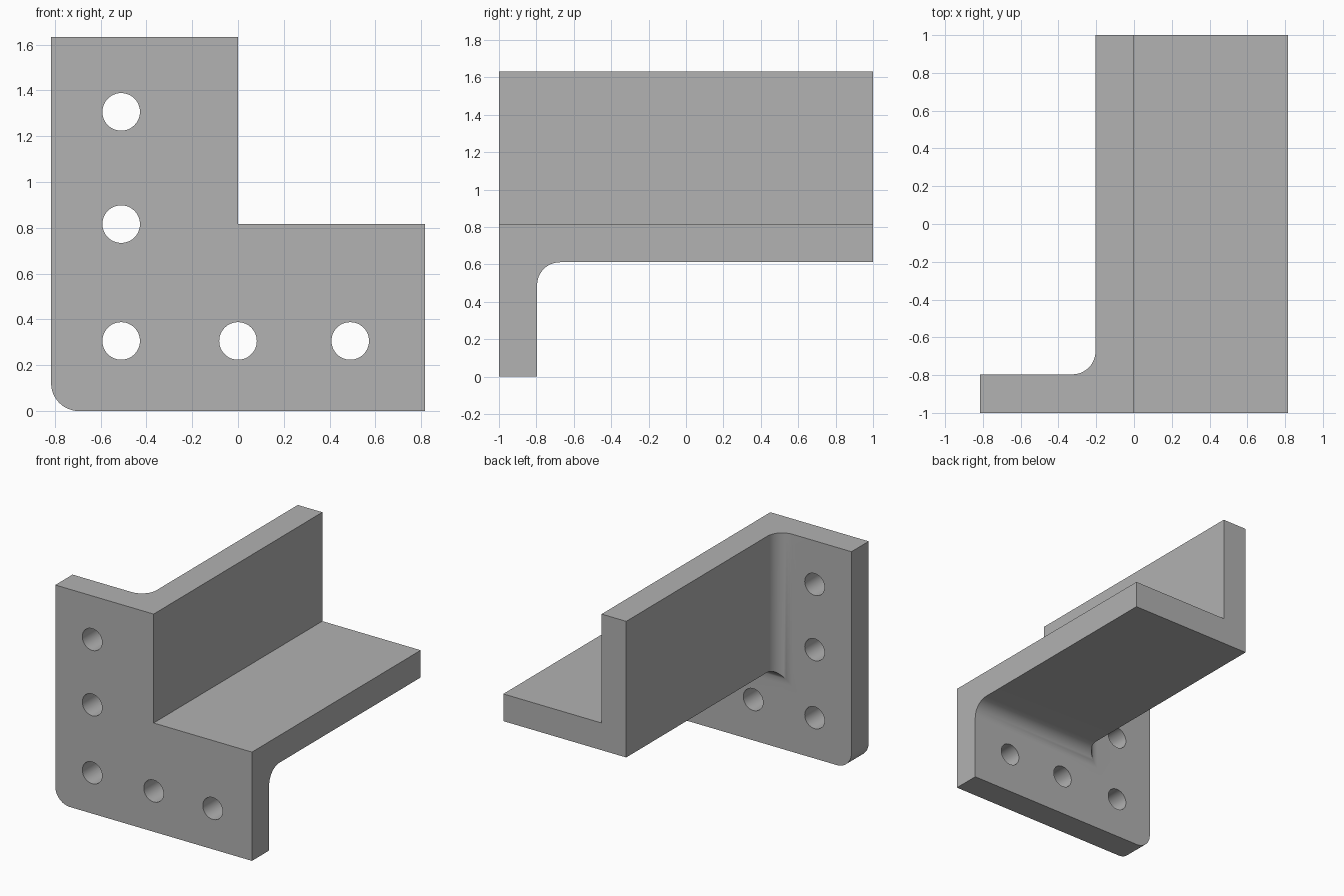
import bpy, bmesh, math

if "Cube" in bpy.data.objects:
    bpy.data.objects.remove(bpy.data.objects["Cube"], do_unlink=True)

HALF = 0.816          # half width, also the height of the ledge
TOP = 1.633
T = 0.204             # wall thickness
R = 0.122             # fillet and corner radius
HOLE_R = 0.082
FRONT, BACK = -1.0, 1.0
PLATE_BACK = FRONT + T
ARC = 12              # steps per quarter arc

grey = bpy.data.materials.new("plain grey")
grey.use_nodes = True
grey.diffuse_color = (0.445, 0.445, 0.445, 1)
grey.node_tree.nodes["Principled BSDF"].inputs["Base Color"].default_value = grey.diffuse_color


def section(y, left, bottom, radius):
    """L-shaped ring at depth y, with its outer corner rounded by radius."""
    pts = [(0, TOP), (0, HALF), (HALF, HALF), (HALF, bottom)]
    for i in range(ARC + 1):
        a = math.radians(90) * i / ARC
        pts.append((left + radius * (1 - math.sin(a)),
                    bottom + radius * (1 - math.cos(a))))
    pts.append((left, TOP))
    return [(x, y, z) for x, z in pts]


# Angle bar, flaring through a mitred fillet into the mounting plate
rings = [section(BACK, -T, HALF - T, 0)]
for i in range(ARC + 1):
    a = math.radians(90) * i / ARC
    d = R * (1 - math.cos(a))
    rings.append(section(PLATE_BACK + R * (1 - math.sin(a)), -T - d, HALF - T - d, 0))
rings.append(section(PLATE_BACK, -HALF, 0, R))
rings.append(section(FRONT, -HALF, 0, R))

bm = bmesh.new()
loops = [[bm.verts.new(p) for p in ring] for ring in rings]
for a, b in zip(loops, loops[1:]):
    for i in range(len(a)):
        j = (i + 1) % len(a)
        bm.faces.new((a[i], a[j], b[j], b[i]))
bm.faces.new(loops[0])
bm.faces.new(loops[-1])
bmesh.ops.remove_doubles(bm, verts=bm.verts, dist=1e-5)
bmesh.ops.recalc_face_normals(bm, faces=bm.faces)
mesh = bpy.data.meshes.new("angle_bracket")
bm.to_mesh(mesh)
bm.free()
mesh.materials.append(grey)
bracket = bpy.data.objects.new("angle_bracket", mesh)
bpy.context.collection.objects.link(bracket)


def select_only(obj):
    bpy.ops.object.select_all(action='DESELECT')
    obj.select_set(True)
    bpy.context.view_layer.objects.active = obj


# Bolt holes along both legs of the plate
for x, z in [(-0.51, 0.306), (-0.51, 0.816), (-0.51, 1.306), (0, 0.306), (0.49, 0.306)]:
    bpy.ops.mesh.primitive_cylinder_add(vertices=48, radius=HOLE_R, depth=2 * T,
                                        location=(x, FRONT + T / 2, z),
                                        rotation=(math.radians(90), 0, 0))
    cutter = bpy.context.object
    cutter.name = "hole_cutter"
    cutter.hide_render = True
    cutter.data.materials.append(grey)
    select_only(bracket)
    cut = bracket.modifiers.new("bolt_hole", 'BOOLEAN')
    cut.operation = 'DIFFERENCE'
    cut.solver = 'EXACT'
    cut.object = cutter
    bpy.ops.object.modifier_apply(modifier=cut.name)
    bpy.data.objects.remove(cutter, do_unlink=True)

select_only(bracket)
bpy.ops.object.shade_smooth_by_angle(angle=math.radians(30))
